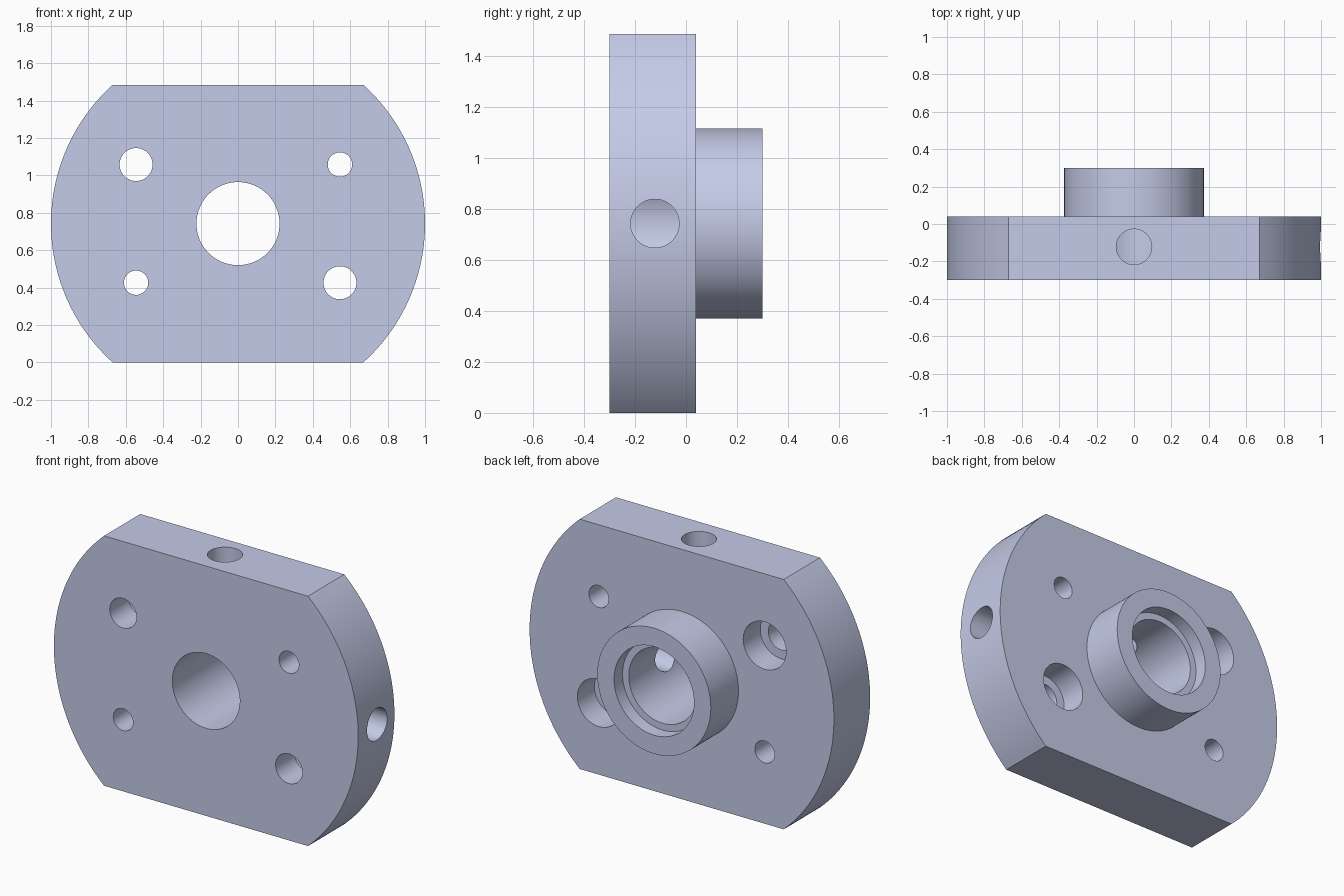
import bpy, bmesh, math
from mathutils import Vector

cube = bpy.data.objects.get("Cube")
if cube:
    bpy.data.objects.remove(cube)

HALF = 0.742                           # half height, also the bore height
FRONT, FACE, REAR = -0.30, 0.04, 0.30  # plate front, plate back, boss end

metal = bpy.data.materials.new("pale blue grey")
metal.use_nodes = True
colour = (0.591, 0.638, 0.855, 1)
metal.diffuse_color = colour
metal.node_tree.nodes["Principled BSDF"].inputs["Base Color"].default_value = colour


def make_object(name, bm):
    bmesh.ops.recalc_face_normals(bm, faces=bm.faces)
    mesh = bpy.data.meshes.new(name)
    bm.to_mesh(mesh)
    bm.free()
    mesh.materials.append(metal)
    obj = bpy.data.objects.new(name, mesh)
    bpy.context.collection.objects.link(obj)
    return obj


def rod(name, start, end, radius, sides=64):
    """Solid cylinder between two points."""
    start, end = Vector(start), Vector(end)
    axis = end - start
    bm = bmesh.new()
    bmesh.ops.create_cone(bm, cap_ends=True, segments=sides, radius1=radius,
                          radius2=radius, depth=axis.length)
    turn = axis.to_track_quat("Z", "Y").to_matrix().to_4x4()
    bmesh.ops.transform(bm, matrix=turn, verts=bm.verts)
    bmesh.ops.translate(bm, vec=(start + end) / 2, verts=bm.verts)
    return make_object(name, bm)


def combine(body, tool, operation):
    """Apply a boolean to the body and remove the tool."""
    mod = body.modifiers.new(operation, "BOOLEAN")
    mod.operation, mod.solver, mod.object = operation, "EXACT", tool
    bpy.context.view_layer.objects.active = body
    bpy.ops.object.modifier_apply(modifier=mod.name)
    bpy.data.objects.remove(tool)


# Round plate with flat top and bottom
limit = math.asin(HALF)
steps = 48
bm = bmesh.new()
outline = []
for side in (0, math.pi):
    for i in range(steps + 1):
        a = side - limit + 2 * limit * i / steps
        outline.append(bm.verts.new((math.cos(a), FRONT, HALF + math.sin(a))))
face = bm.faces.new(outline)
extruded = bmesh.ops.extrude_face_region(bm, geom=[face])["geom"]
bmesh.ops.translate(bm, vec=(0, FACE - FRONT, 0),
                    verts=[v for v in extruded if isinstance(v, bmesh.types.BMVert)])
flange = make_object("mounting_flange", bm)

# Rear boss
combine(flange, rod("boss", (0, -0.1, HALF), (0, REAR, HALF), 0.373, 128), "UNION")


def drill(start, end, radius, sides=64):
    tool = rod("drill", start, end, radius, sides)
    tool.hide_render = True
    combine(flange, tool, "DIFFERENCE")


# Central bore with a recess in the boss
drill((0, -0.5, HALF), (0, 0.5, HALF), 0.222, 96)
drill((0, REAR - 0.08, HALF), (0, 0.5, HALF), 0.263, 96)

# Two counterbored screw holes and two plain pin holes, on opposite corners
for s in (-1, 1):
    x = 0.545 * s
    screw_z, pin_z = HALF - 0.316 * s, HALF + 0.316 * s
    drill((x, -0.5, screw_z), (x, 0.5, screw_z), 0.088)
    drill((x, FACE - 0.16, screw_z), (x, 0.5, screw_z), 0.141)
    drill((x, -0.5, pin_z), (x, 0.5, pin_z), 0.065)

# Cross holes from the left side and the top into the bore
drill((0.1, -0.122, HALF), (1.2, -0.122, HALF), 0.095)
drill((0, -0.122, HALF + 0.1), (0, -0.122, HALF + 1), 0.095)

# Smooth round walls, sharp rims
bpy.ops.object.select_all(action="DESELECT")
flange.select_set(True)
bpy.context.view_layer.objects.active = flange
bpy.ops.object.shade_smooth_by_angle(angle=math.radians(25))
